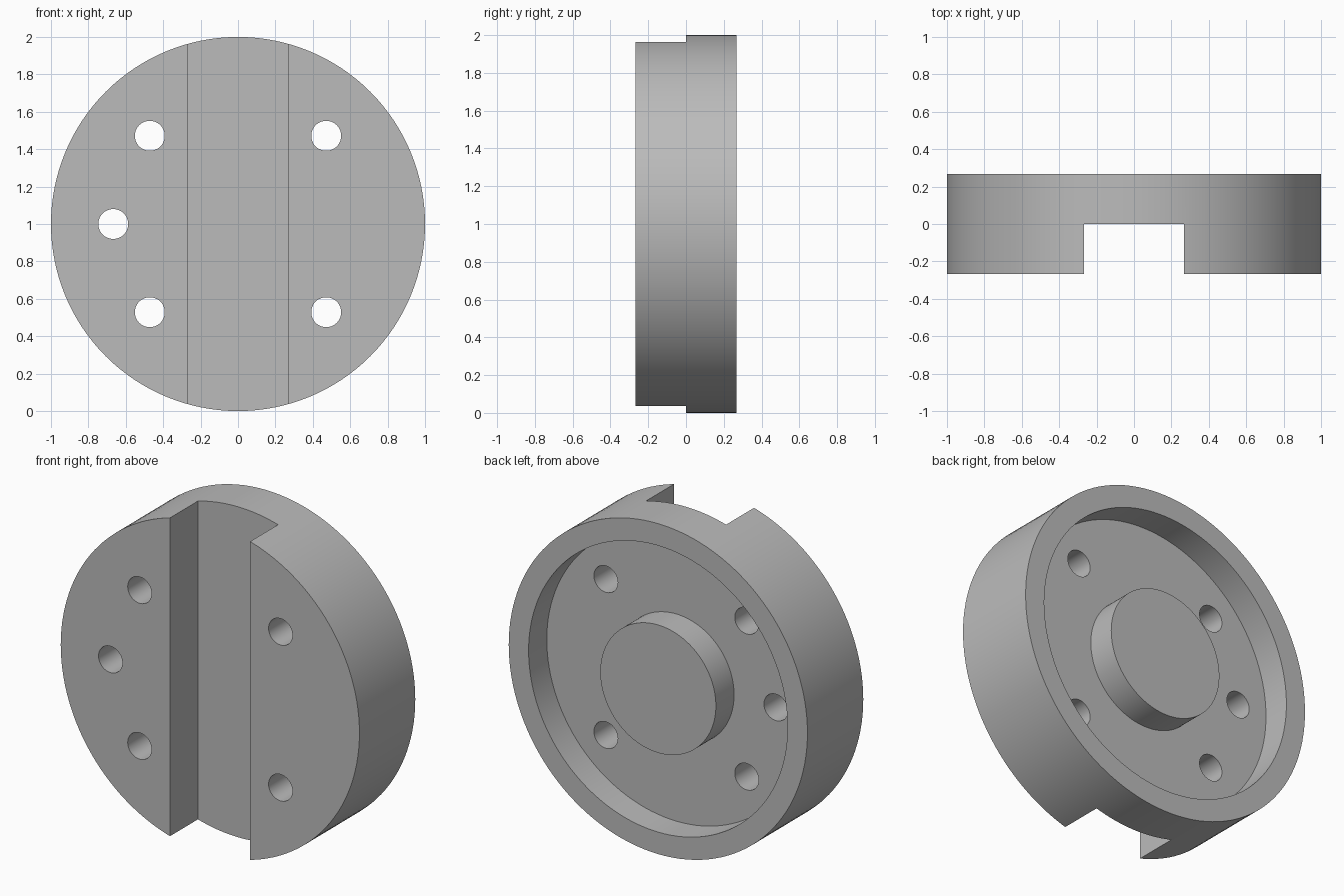
import bpy
import math

RADIUS, HALF = 1.0, 0.267        # disc radius and half thickness
CENTRE_Z = 1.0
FLOOR_Y = 0.093                  # floor of the rear recess
SLOT_HALF = 0.268
OVER = 0.1                       # how far cutters reach past the faces

if "Cube" in bpy.data.objects:
    bpy.data.objects.remove(bpy.data.objects["Cube"])

grey = bpy.data.materials.new("plain grey")
grey.use_nodes = True
colour = (0.5, 0.5, 0.5, 1)
grey.diffuse_color = colour
grey.node_tree.nodes["Principled BSDF"].inputs["Base Color"].default_value = colour


def cylinder(name, radius, y0, y1, x=0, z=CENTRE_Z, sides=128):
    """Cylinder along y between y0 and y1."""
    bpy.ops.mesh.primitive_cylinder_add(
        vertices=sides, radius=radius, depth=y1 - y0,
        location=(x, (y0 + y1) / 2, z), rotation=(math.pi / 2, 0, 0))
    ob = bpy.context.object
    ob.name = name
    ob.data.materials.append(grey)
    return ob


def combine(target, tool, operation):
    """Apply a boolean and discard the tool."""
    tool.hide_render = True
    mod = target.modifiers.new(tool.name, 'BOOLEAN')
    mod.operation, mod.object, mod.solver = operation, tool, 'EXACT'
    bpy.context.view_layer.objects.active = target
    bpy.ops.object.modifier_apply(modifier=mod.name)
    bpy.data.objects.remove(tool)


# Main disc
disc = cylinder("slotted_disc", RADIUS, -HALF, HALF)

# Rear recess, leaving a ring-shaped channel around a central boss
channel = cylinder("channel_cutter", 0.867, FLOOR_Y, HALF + OVER)
core = cylinder("core_cutter", 0.387, FLOOR_Y - OVER, HALF + 2 * OVER)
combine(channel, core, 'DIFFERENCE')
combine(disc, channel, 'DIFFERENCE')

# Vertical slot across the front
bpy.ops.mesh.primitive_cube_add(size=1, location=(0, -HALF, CENTRE_Z))
slot = bpy.context.object
slot.name = "slot_cutter"
slot.scale = (2 * SLOT_HALF, 2 * HALF, 2 * RADIUS + 2 * OVER)
slot.data.materials.append(grey)
combine(disc, slot, 'DIFFERENCE')

# Five bolt holes on one pitch circle
for angle in (45, 135, 180, 225, 315):
    a = math.radians(angle)
    pitch = 0.667
    hole = cylinder("hole_cutter", 0.08, -HALF - OVER, HALF + OVER,
                    x=pitch * math.cos(a), z=CENTRE_Z + pitch * math.sin(a), sides=48)
    combine(disc, hole, 'DIFFERENCE')

# Smooth walls with crisp edges
bpy.ops.object.select_all(action='DESELECT')
disc.select_set(True)
bpy.context.view_layer.objects.active = disc
bpy.ops.object.shade_smooth_by_angle(angle=math.radians(30))
